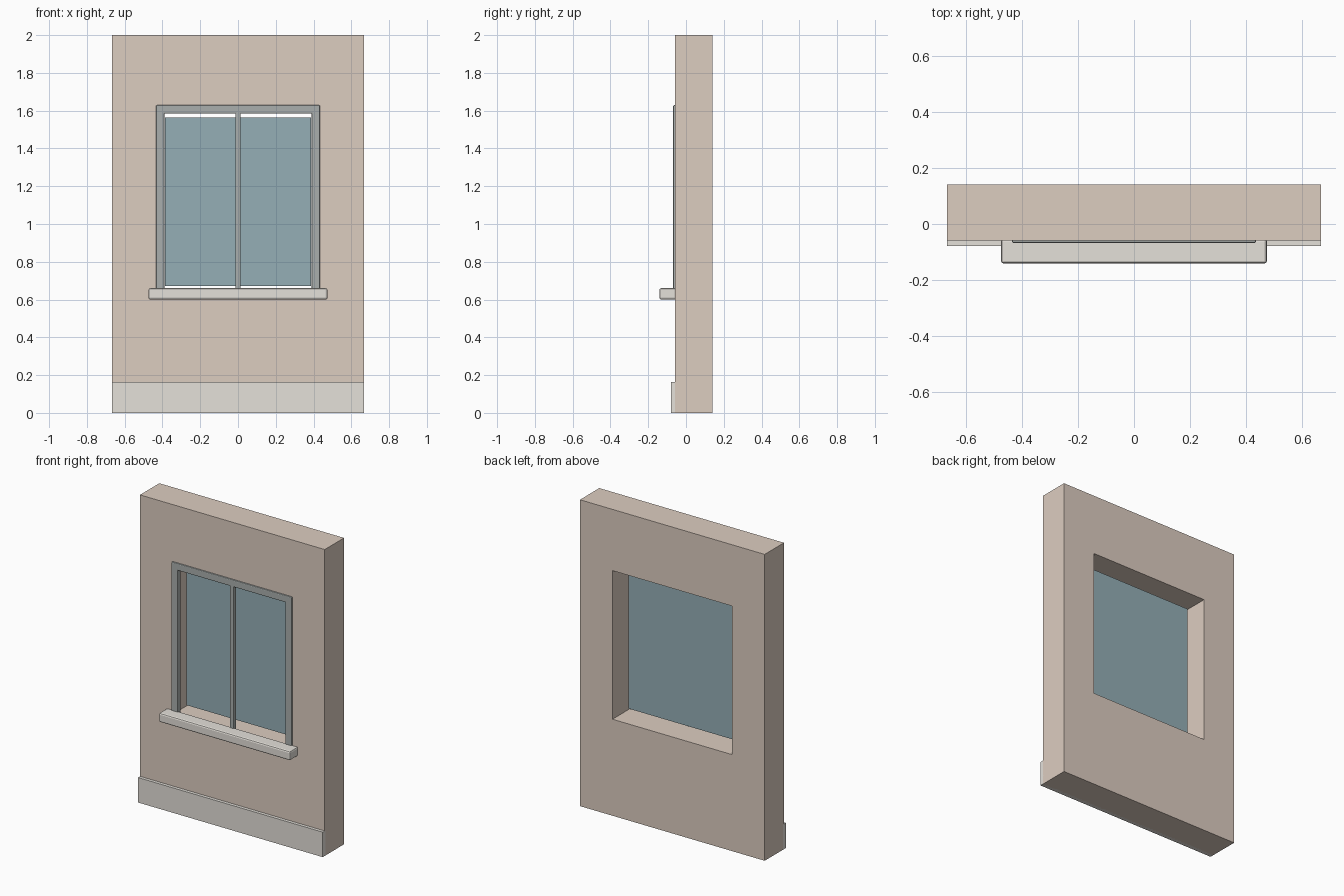
import bpy, bmesh

if "Cube" in bpy.data.objects:
    bpy.data.objects.remove(bpy.data.objects["Cube"])


def material(name, rgb):
    m = bpy.data.materials.new(name)
    m.diffuse_color = (*rgb, 1)
    m.use_nodes = True
    m.node_tree.nodes["Principled BSDF"].inputs["Base Color"].default_value = m.diffuse_color
    return m


BRICK = material("render_coat", (0.72, 0.61, 0.53))
STONE = material("stone", (0.78, 0.75, 0.70))
METAL = material("frame_paint", (0.40, 0.43, 0.42))
GLASS = material("glass", (0.30, 0.43, 0.47))


def finish(name, bm, mat):
    bmesh.ops.recalc_face_normals(bm, faces=bm.faces)
    me = bpy.data.meshes.new(name)
    bm.to_mesh(me)
    bm.free()
    me.materials.append(mat)
    ob = bpy.data.objects.new(name, me)
    bpy.context.collection.objects.link(ob)
    return ob


def box(name, x, y, z, mat, bevel=0):
    """Box from (min, max) ranges, with an optional small bevel."""
    bm = bmesh.new()
    bmesh.ops.create_cube(bm, size=1)
    for v in bm.verts:
        v.co = [r[0] + (c + 0.5) * (r[1] - r[0]) for c, r in zip(v.co, (x, y, z))]
    ob = finish(name, bm, mat)
    if bevel:
        b = ob.modifiers.new("bevel", "BEVEL")
        b.width = bevel
        b.segments = 2
    return ob


def wall_with_opening(name, outer, inner, y0, y1, mat):
    """Slab with a rectangular hole; rectangles are (half width, z0, z1)."""
    bm = bmesh.new()

    def loop(rect, y):
        w, a, b = rect
        return [bm.verts.new((px, y, pz)) for px, pz in ((-w, a), (w, a), (w, b), (-w, b))]

    rings = [loop(outer, y0), loop(outer, y1), loop(inner, y1), loop(inner, y0)]
    for k in range(4):
        p, q = rings[k], rings[(k + 1) % 4]
        for i in range(4):
            j = (i + 1) % 4
            bm.faces.new((p[i], p[j], q[j], q[i]))
    return finish(name, bm, mat)


# Wall and plinth
wall_with_opening("wall", (0.667, 0, 2), (0.432, 0.63, 1.60), -0.058, 0.141, BRICK)
box("plinth", (-0.667, 0.667), (-0.079, -0.05), (0, 0.163), STONE)

# Glass pane set back in the opening
box("glass_pane", (-0.386, 0.386), (0.02, 0.04), (0.673, 1.563), GLASS)

# Window surround: jambs, head and centre mullion
FRAME_Y = (-0.068, -0.035)
for side, s in (("left", -1), ("right", 1)):
    box(side + "_jamb", sorted((s * 0.389, s * 0.434)), FRAME_Y, (0.61, 1.629), METAL, 0.005)
box("head_rail", (-0.434, 0.434), FRAME_Y, (1.584, 1.629), METAL, 0.005)
box("mullion", (-0.014, 0.014), FRAME_Y, (0.61, 1.60), METAL, 0.005)

# Projecting sill
box("sill", (-0.474, 0.474), (-0.141, -0.053), (0.60, 0.66), STONE, 0.01)
